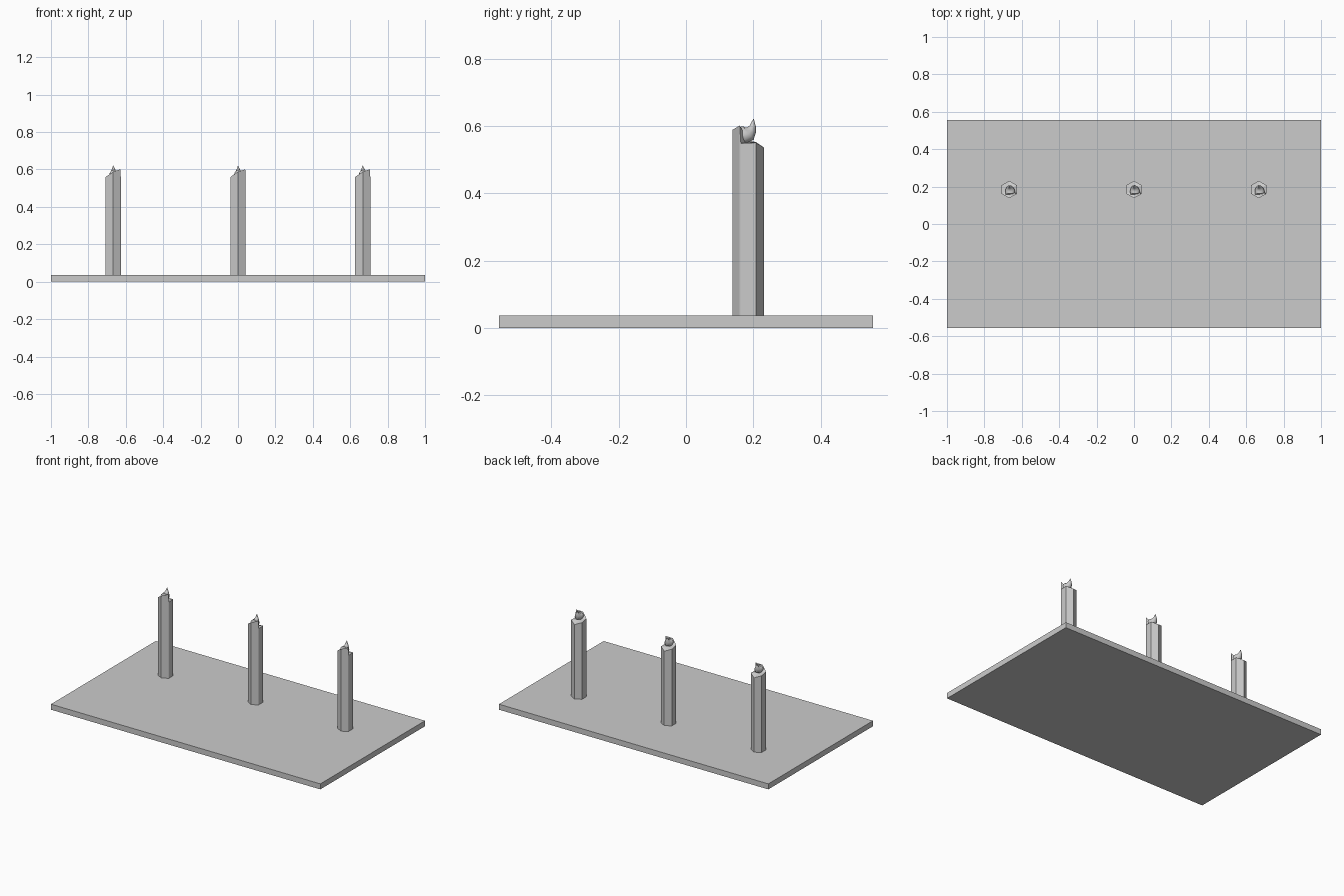
import bpy, bmesh, math
from mathutils import Vector

if "Cube" in bpy.data.objects:
    bpy.data.objects.remove(bpy.data.objects["Cube"])

BASE_TOP = 0.037
POST_Y = 0.1845
R = 0.0465


def make_object(name, bm, loc):
    bmesh.ops.recalc_face_normals(bm, faces=bm.faces)
    me = bpy.data.meshes.new(name)
    bm.to_mesh(me)
    bm.free()
    ob = bpy.data.objects.new(name, me)
    ob.location = loc
    bpy.context.collection.objects.link(ob)
    return ob


def base_plate():
    bm = bmesh.new()
    bmesh.ops.create_cube(bm, size=1)
    bmesh.ops.scale(bm, vec=(2, 1.11, BASE_TOP), verts=bm.verts)
    make_object("base_plate", bm, (0, 0, BASE_TOP / 2))


def hex_post(name, x):
    # six-sided stick, uneven rim with a step at the front right corner
    rim = [(-90, 0.588), (-33, 0.601), (-28, 0.548), (30, 0.550),
           (90, 0.536), (150, 0.552), (210, 0.560)]
    bm = bmesh.new()
    low, high = [], []
    for a, z in rim:
        r = R * (0.99 if a in (-33, -28) else 1)
        px, py = r * math.cos(math.radians(a)), r * math.sin(math.radians(a))
        low.append(bm.verts.new((px, py, BASE_TOP)))
        high.append(bm.verts.new((px, py, z)))
    dip = bm.verts.new((0, 0.004, 0.552))
    n = len(rim)
    for i in range(n):
        j = (i + 1) % n
        bm.faces.new((low[i], low[j], high[j], high[i]))
        bm.faces.new((high[i], high[j], dip))
    bm.faces.new(low[::-1])
    make_object(name, bm, (x, POST_Y, 0))


def curled_tip(name, x):
    # tapered horn curving backwards and up
    path = [(0.005, -0.026, 0.575, 0.024), (0.005, -0.010, 0.572, 0.026),
            (0.004, 0.002, 0.577, 0.023), (0.002, 0.010, 0.588, 0.015),
            (0.001, 0.014, 0.600, 0.009), (0, 0.016, 0.620, 0.001)]
    pts = [Vector(p[:3]) for p in path]
    bm = bmesh.new()
    rings, seg = [], 12
    for i, p in enumerate(pts):
        t = (pts[min(i + 1, len(pts) - 1)] - pts[max(i - 1, 0)]).normalized()
        u = Vector((1, 0, 0))
        v = t.cross(u).normalized()
        rings.append([bm.verts.new(p + path[i][3] * (
            u * math.cos(k * math.tau / seg) + v * math.sin(k * math.tau / seg)))
            for k in range(seg)])
    for a, b in zip(rings, rings[1:]):
        for k in range(seg):
            m = (k + 1) % seg
            bm.faces.new((a[k], a[m], b[m], b[k]))
    bm.faces.new(rings[0])
    bm.faces.new(rings[-1])
    ob = make_object(name, bm, (x, POST_Y, 0))
    bpy.context.view_layer.objects.active = ob
    ob.select_set(True)
    bpy.ops.object.shade_smooth_by_angle(angle=math.radians(40))
    ob.select_set(False)


base_plate()
for label, x in (("left", -0.667), ("middle", 0), ("right", 0.667)):
    hex_post(label + "_post", x)
    curled_tip(label + "_tip", x)
